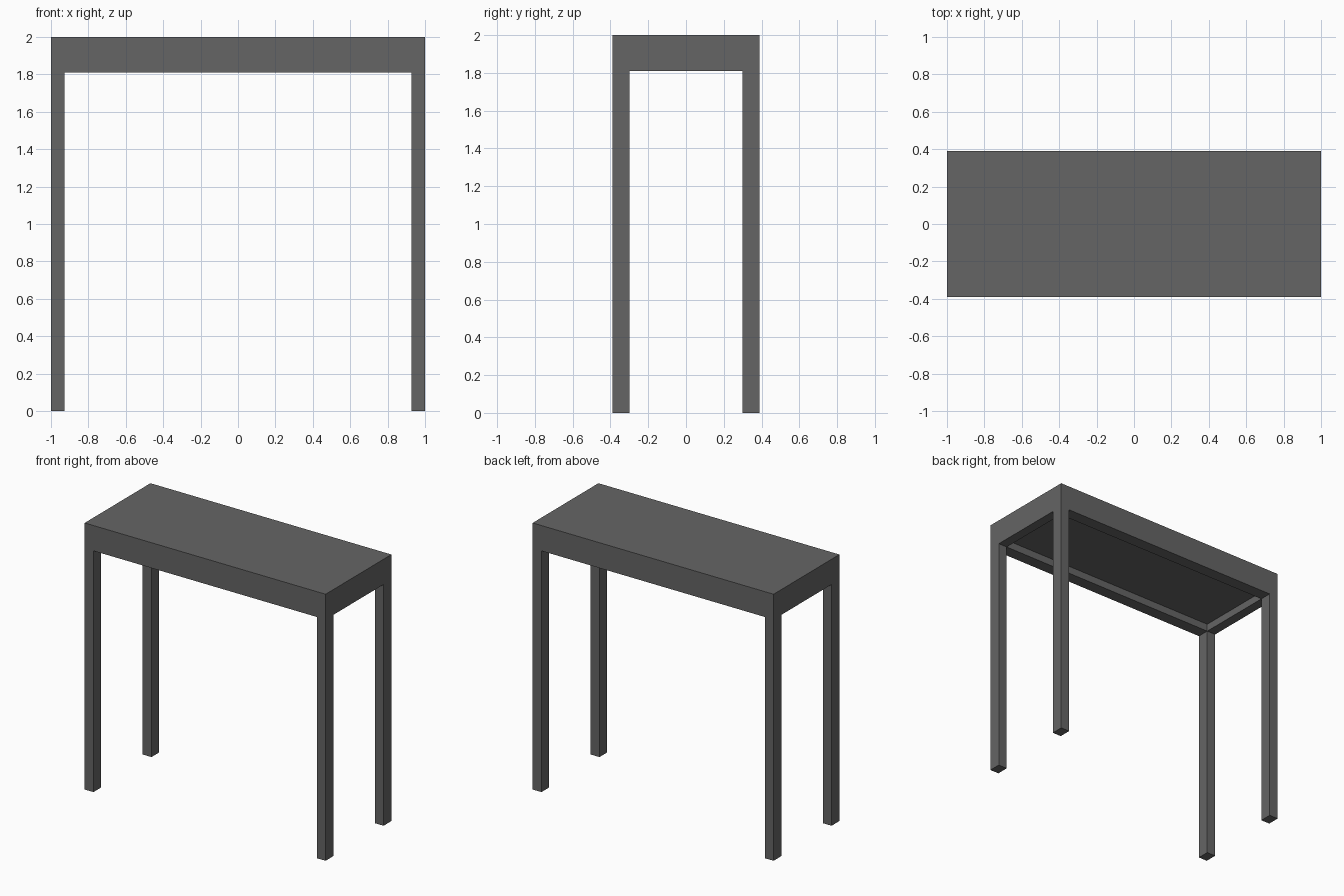
import bpy, bmesh, math
from mathutils import Vector

if "Cube" in bpy.data.objects:
    bpy.data.objects.remove(bpy.data.objects["Cube"])

X, Y, TOP = 1.0, 0.39, 2.0        # outer half sizes and height
IX, IY = 0.927, 0.298             # inner edges of legs and apron
PANEL_Z, APRON_Z = 1.866, 1.81    # underside of panel, bottom of apron

grey = bpy.data.materials.new("dark grey")
grey.diffuse_color = (0.13, 0.13, 0.13, 1.0)
grey.use_nodes = True
grey.node_tree.nodes["Principled BSDF"].inputs["Base Color"].default_value = grey.diffuse_color

bm = bmesh.new()

# table top slab
bmesh.ops.create_cube(bm, size=1)
for v in bm.verts:
    v.co = Vector((v.co.x * 2 * X, v.co.y * 2 * Y, TOP if v.co.z > 0 else PANEL_Z))

# cuts along the inner edges of legs and apron
for axis, d in ((Vector((1, 0, 0)), IX), (Vector((0, 1, 0)), IY)):
    for s in (-1, 1):
        bmesh.ops.bisect_plane(bm, geom=bm.verts[:] + bm.edges[:] + bm.faces[:],
                               plane_co=axis * d * s, plane_no=axis)


def pull_down(z_from, z_to, rule):
    """Extrude the downward faces at z_from that satisfy the rule."""
    bm.normal_update()
    faces = []
    for f in bm.faces:
        c = f.calc_center_median()
        if f.normal.z < -0.9 and abs(c.z - z_from) < 1e-4 and rule(abs(c.x) > IX, abs(c.y) > IY):
            faces.append(f)
    new = bmesh.ops.extrude_face_region(bm, geom=faces)["geom"]
    for v in new:
        if isinstance(v, bmesh.types.BMVert):
            v.co.z = z_to


# apron rim, then the four legs at its corners
pull_down(PANEL_Z, APRON_Z, lambda ox, oy: ox or oy)
pull_down(APRON_Z, 0.0, lambda ox, oy: ox and oy)

# clean flat faces
bmesh.ops.recalc_face_normals(bm, faces=bm.faces[:])
bmesh.ops.triangulate(bm, faces=[f for f in bm.faces if len(f.verts) > 4])

mesh = bpy.data.meshes.new("table_body")
bm.to_mesh(mesh)
bm.free()
mesh.materials.append(grey)
table = bpy.data.objects.new("table_body", mesh)
bpy.context.collection.objects.link(table)
